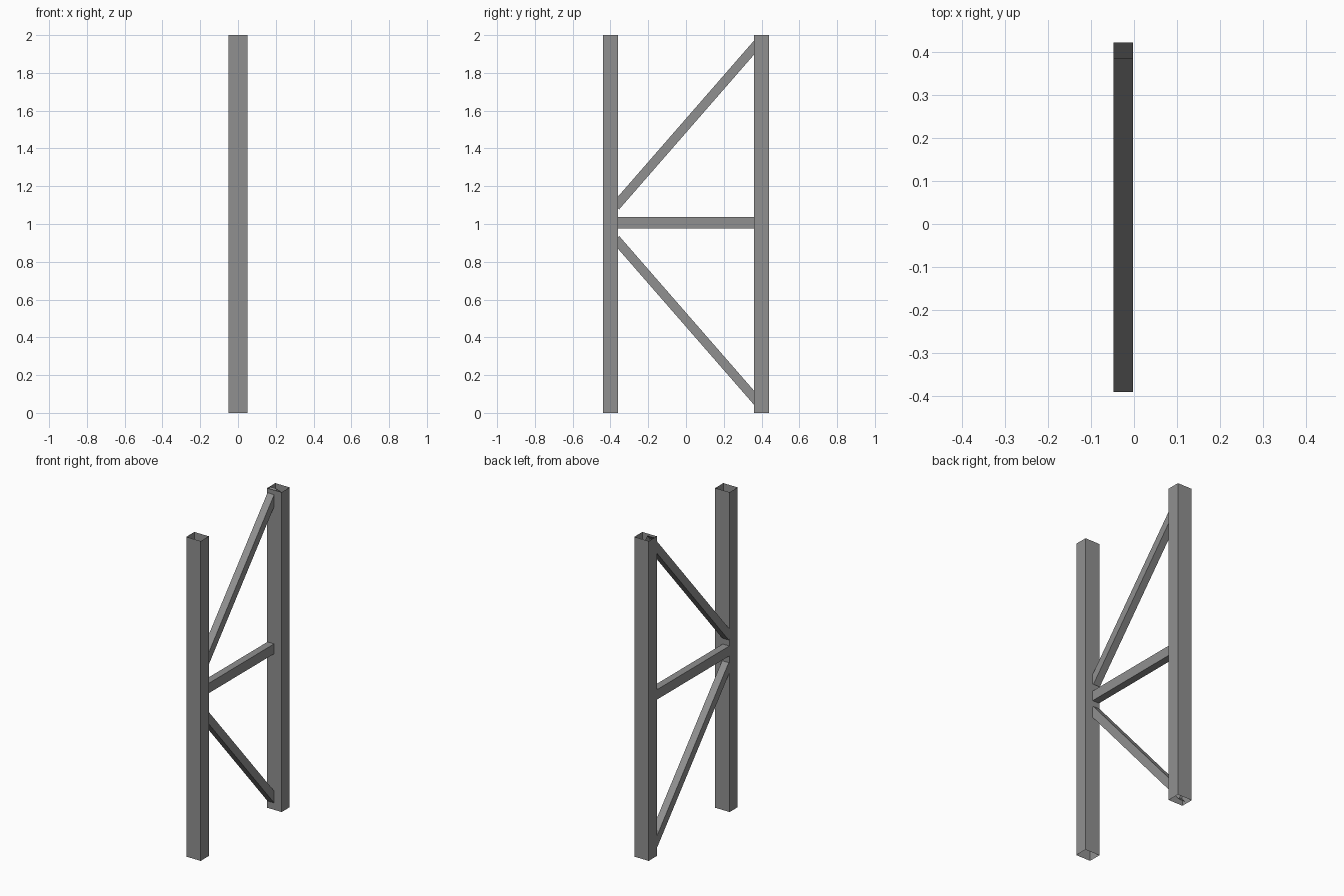
import bpy, bmesh, math
from mathutils import Matrix, Vector

cube = bpy.data.objects.get("Cube")
if cube:
    bpy.data.objects.remove(cube, do_unlink=True)

steel = bpy.data.materials.new("grey_steel")
steel.use_nodes = True
colour = (0.28, 0.28, 0.28, 1.0)
steel.diffuse_color = colour
steel.node_tree.nodes["Principled BSDF"].inputs["Base Color"].default_value = colour


def open_tube(name, start, end, width, depth):
    """Thin-walled box section, open at both ends, lying in the y-z plane."""
    start, end = Vector(start), Vector(end)
    axis = end - start
    bm = bmesh.new()
    bmesh.ops.create_cube(bm, size=1)
    caps = [f for f in bm.faces if abs(f.normal.z) > 0.9]
    bmesh.ops.delete(bm, geom=caps, context='FACES_ONLY')
    bm.transform(Matrix.Diagonal((width, depth, axis.length, 1)))
    tilt = math.atan2(-axis.y, axis.z)
    bm.transform(Matrix.Translation((start + end) / 2) @ Matrix.Rotation(tilt, 4, 'X'))
    mesh = bpy.data.meshes.new(name)
    bm.to_mesh(mesh)
    bm.free()
    mesh.materials.append(steel)
    obj = bpy.data.objects.new(name, mesh)
    bpy.context.collection.objects.link(obj)
    return obj


# Upright columns
for name, y in (("front_column", -0.4), ("back_column", 0.4)):
    open_tube(name, (0, y, 0), (0, y, 2), 0.1, 0.08)

# Braces sit on one half of the column width
brace_x, brace_width, mid_z = -0.025, 0.046, 1.007
open_tube("middle_brace", (brace_x, -0.36, mid_z), (brace_x, 0.36, mid_z),
          brace_width, 0.062)

# Diagonal braces, mirrored about the middle brace
for name, side in (("upper_brace", 1), ("lower_brace", -1)):
    open_tube(name, (brace_x, -0.372, mid_z + side * 0.087),
              (brace_x, 0.403, mid_z + side * 0.976), brace_width, 0.049)
